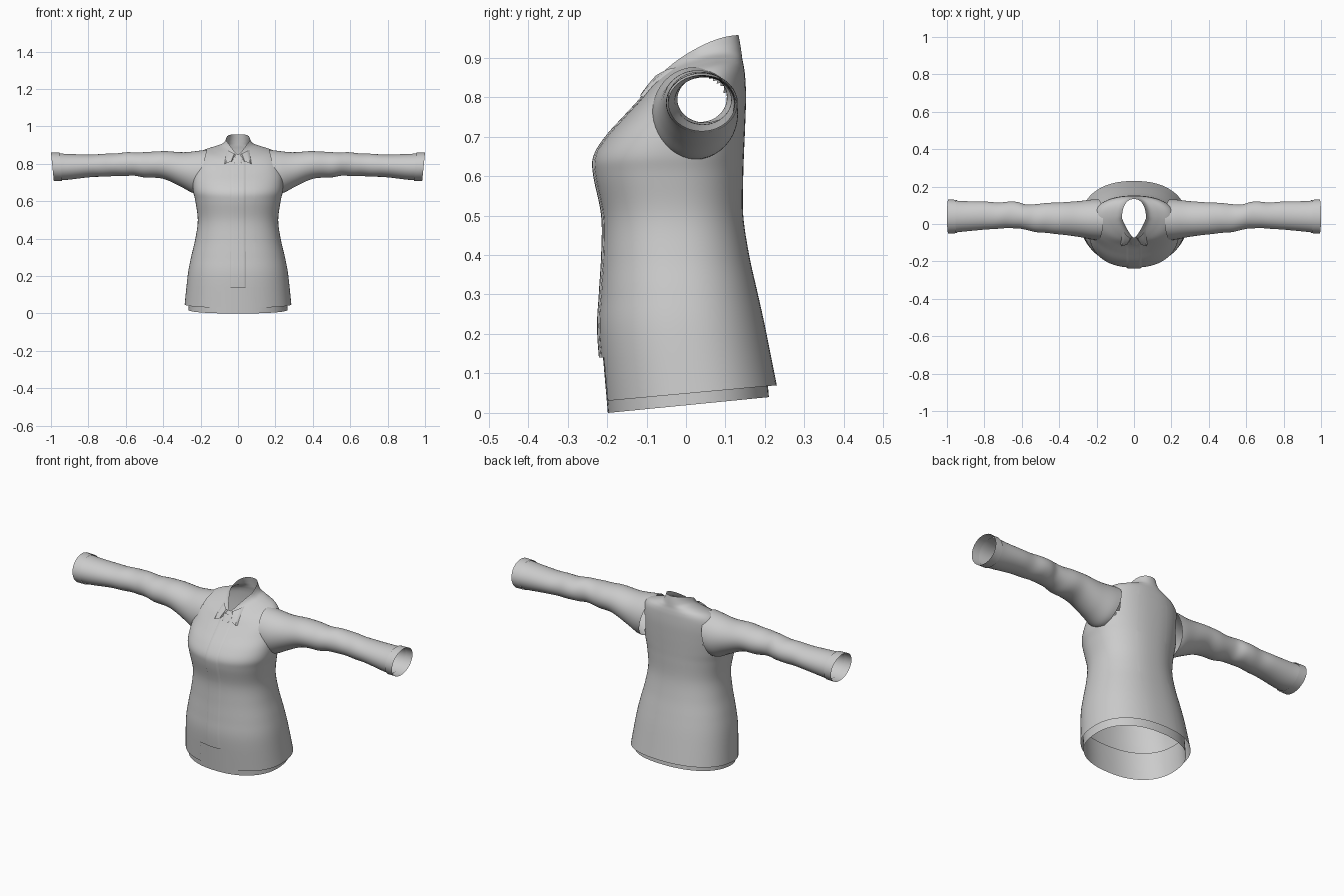
import bpy, bmesh, math
from mathutils import Vector
from mathutils.bvhtree import BVHTree

cube = bpy.data.objects.get("Cube")
if cube:
    bpy.data.objects.remove(cube, do_unlink=True)

GREY = (0.6, 0.6, 0.6, 1)
cloth = bpy.data.materials.new("light grey cloth")
cloth.use_nodes = True
cloth.diffuse_color = GREY
cloth.node_tree.nodes["Principled BSDF"].inputs["Base Color"].default_value = GREY


def finish(name, bm):
    mesh = bpy.data.meshes.new(name)
    bm.to_mesh(mesh)
    mesh.materials.append(cloth)
    obj = bpy.data.objects.new(name, mesh)
    bpy.context.collection.objects.link(obj)
    bpy.ops.object.select_all(action='DESELECT')
    obj.select_set(True)
    bpy.context.view_layer.objects.active = obj
    bpy.ops.object.shade_smooth_by_angle(angle=math.radians(40))
    return obj


def refine(rows, steps):
    """Smooth Catmull-Rom blend between rows of ring settings."""
    out = []
    for i in range(len(rows) - 1):
        quad = [rows[max(0, min(len(rows) - 1, i + k))] for k in (-1, 0, 1, 2)]
        for s in range(steps):
            t = s / steps
            out.append([b + 0.5 * t * (c - a + t * (2*a - 5*b + 4*c - d + t * (3*b - a - 3*c + d)))
                        for a, b, c, d in zip(*quad)])
    return out + [list(rows[-1])]


def loft(rings):
    bm = bmesh.new()
    loops = [[bm.verts.new(p) for p in ring] for ring in rings]
    n = len(loops[0])
    for low, high in zip(loops, loops[1:]):
        for i in range(n):
            j = (i + 1) % n
            bm.faces.new((low[i], low[j], high[j], high[i]))
    return bm


def power(v, e):
    return math.copysign(abs(v) ** e, v)


def body_ring(zf, zb, w, yf, yb, pinch, bulge, grow=0.0, n=72):
    """Tilted rounded ring; pinch narrows the front, bulge lifts the sides."""
    pts = []
    for i in range(n):
        a = 2 * math.pi * i / n
        c, s = power(math.cos(a), 0.88), power(math.sin(a), 0.88)
        y = (yf + yb) / 2 + s * ((yb - yf) / 2 + grow)
        x = c * (w + grow) * (1 - pinch * max(0, -s))
        z = zf + (zb - zf) * (s + 1) / 2 + bulge * math.cos(a) ** 2
        pts.append((x, y, z))
    return pts


# Body: front height, back height, half width, front y, back y, pinch, side lift
BODY = [
    (.03, .07, .285, -.205, .23, 0, 0),
    (.20, .22, .268, -.22, .20, 0, 0),
    (.30, .31, .250, -.216, .18, 0, 0),
    (.40, .40, .228, -.21, .16, 0, 0),
    (.50, .50, .215, -.21, .145, 0, 0),
    (.60, .60, .228, -.23, .145, 0, 0),
    (.65, .66, .240, -.23, .147, 0, 0),
    (.70, .73, .242, -.20, .15, 0, 0),
    (.75, .80, .236, -.155, .152, 0, 0),
    (.79, .85, .222, -.118, .150, 0, .01),
    (.815, .875, .190, -.098, .147, .1, .02),
    (.83, .895, .135, -.087, .143, .25, .02),
    (.84, .91, .092, -.08, .141, .4, .02),
    (.845, .93, .074, -.076, .138, .5, .02),
    (.85, .957, .064, -.072, .133, .6, .022),
]
body = loft([body_ring(*r) for r in refine(BODY, 6)])
surface = BVHTree.FromBMesh(body)

# Open the armholes
gone = []
for f in body.faces:
    c = f.calc_center_median()
    if abs(c.x) > .15 and ((c.y - .022) / .09) ** 2 + ((c.z - .765) / .095) ** 2 < 1:
        gone.append(f)
bmesh.ops.delete(body, geom=gone, context='FACES')

# Cut the notch at the bottom of the front opening
for co, no in (((.09, 0, 0), (1, 0, 0)), ((-.09, 0, 0), (1, 0, 0)), ((0, 0, .14), (0, 0, 1))):
    bmesh.ops.bisect_plane(body, geom=body.verts[:] + body.edges[:] + body.faces[:],
                           plane_co=co, plane_no=no)
gone = []
for f in body.faces:
    c = f.calc_center_median()
    if c.y < 0 and c.z < .14 and abs(c.x) < .09:
        gone.append(f)
bmesh.ops.delete(body, geom=gone, context='FACES')
finish("shirt_body", body)

# Inner hem showing below the body
HEM = [(0, .04, .265, -.198, .21, 0, 0), (.08, .10, .262, -.205, .205, 0, 0),
       (.16, .17, .262, -.212, .20, 0, 0)]
finish("inner_hem", loft([body_ring(*r) for r in refine(HEM, 4)]))


def sleeve_ring(xb, xt, y0, y1, z0, z1, side, grow=0.0, n=40):
    pts = []
    for i in range(n):
        a = 2 * math.pi * i / n
        s = math.sin(a)
        x = xb + (xt - xb) * (s + 1) / 2
        # Soft folds round the elbow
        fold = .025 * math.sin(55 * x + 2 * math.cos(a)) * math.exp(-((x - .58) / .14) ** 2)
        k = 1 + fold
        y = (y0 + y1) / 2 + math.cos(a) * ((y1 - y0) / 2 * k + grow)
        z = (z0 + z1) / 2 + s * ((z1 - z0) / 2 * k + grow)
        pts.append((side * x, y, z))
    return pts


# Sleeve: x below, x above, front y, back y, bottom z, top z
SLEEVE = [
    (.222, .165, -.086, .132, .642, .876),
    (.25, .21, -.082, .130, .648, .870),
    (.31, .29, -.068, .122, .680, .862),
    (.40, .40, -.055, .115, .720, .868),
    (.50, .50, -.045, .110, .728, .862),
    (.57, .57, -.034, .102, .737, .862),
    (.63, .63, -.022, .120, .735, .858),
    (.72, .72, -.025, .115, .732, .853),
    (.80, .80, -.030, .120, .728, .850),
    (.90, .91, -.040, .122, .716, .853),
    (.945, .96, -.045, .125, .713, .856),
]
CUFF = [(.94, .955, -.045, .125, .713, .856), (.985, 1.0, -.047, .127, .713, .857)]
for side, label in ((1, "left"), (-1, "right")):
    finish(label + "_sleeve", loft([sleeve_ring(*r, side) for r in refine(SLEEVE, 6)]))
    finish(label + "_cuff", loft([sleeve_ring(*r, side, .004) for r in refine(CUFF, 3)]))


def front_y(x, z):
    hit = surface.ray_cast(Vector((x, -1, z)), Vector((0, 1, 0)))[0]
    return hit.y if hit and hit.y < 0 else -.07


def drape(name, lower, upper, lift, rows=6, cols=6):
    """Patch laid on the front, spanning two (x, z) edges, with a turned-in rim."""
    bm = bmesh.new()
    grid = []
    for i in range(rows + 1):
        line = []
        for j in range(cols + 1):
            p, q = (e[0].lerp(e[1], j / cols) for e in (lower, upper))
            x, z = p.lerp(q, i / rows)
            rim = j in (0, cols)
            line.append(bm.verts.new((x, front_y(x, z) - (.001 if rim else lift), z)))
        grid.append(line)
    for a, b in zip(grid, grid[1:]):
        for j in range(cols):
            bm.faces.new((a[j], a[j + 1], b[j + 1], b[j]))
    finish(name, bm)


def edge(x0, z0, x1, z1):
    return Vector((x0, z0)), Vector((x1, z1))


# Button strip down the front
drape("front_placket", edge(-.042, .14, .042, .14), edge(-.04, .82, .04, .82), .005, 60, 12)

# Collar points folded over either side of the neck
for s, label in ((1, "left"), (-1, "right")):
    drape(label + "_collar_point", edge(s * .03, .815, s * .072, .80),
          edge(s * .012, .85, s * .06, .875), .012)
drape("collar_tab", edge(-.022, .805, .022, .805), edge(-.036, .838, .036, .838), .008)
